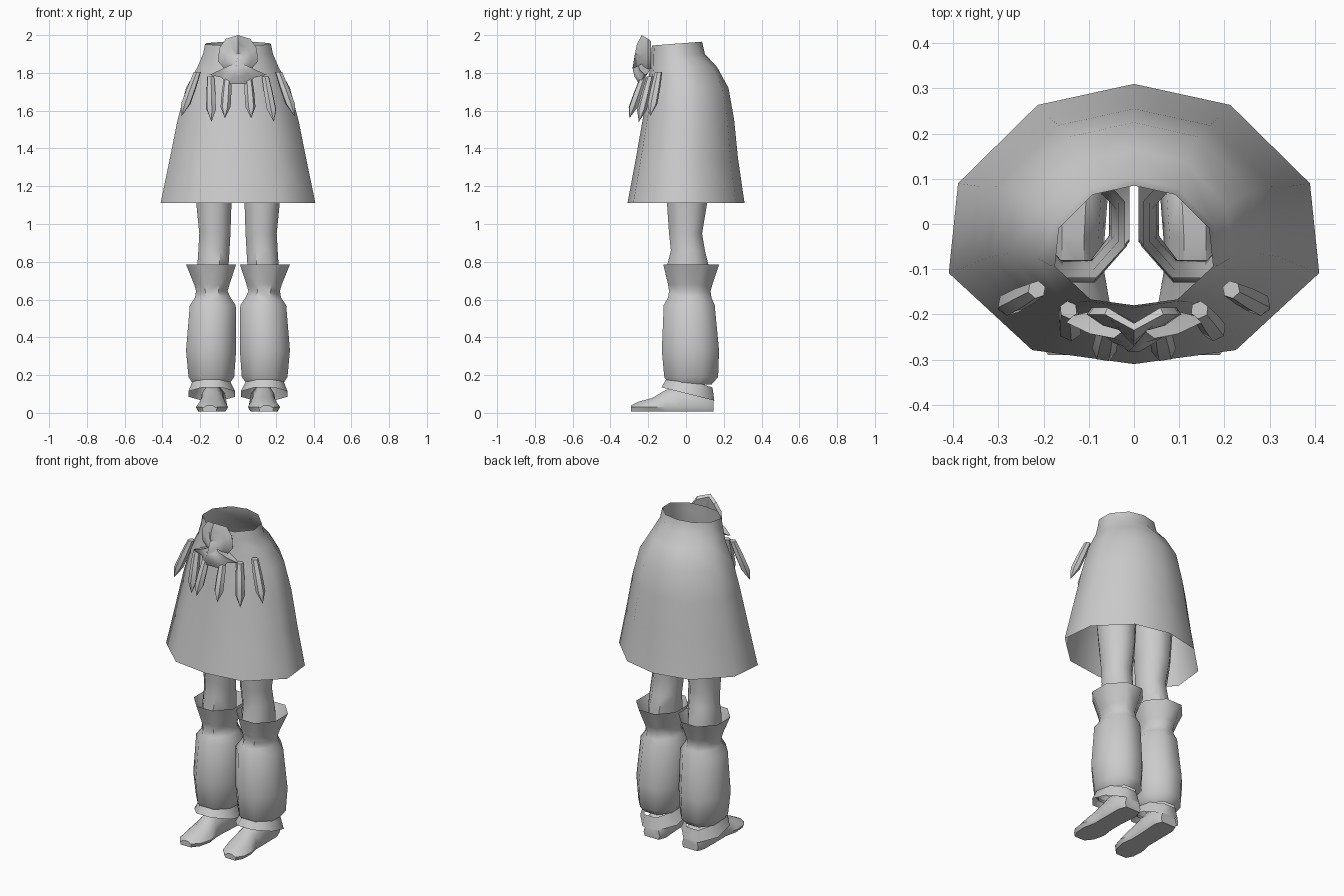
import bpy, bmesh, math
from mathutils import Vector

cube = bpy.data.objects.get("Cube")
if cube:
    bpy.data.objects.remove(cube, do_unlink=True)

grey = bpy.data.materials.new("plain_grey")
grey.use_nodes = True
grey.diffuse_color = (0.6, 0.6, 0.6, 1)
grey.node_tree.nodes["Principled BSDF"].inputs["Base Color"].default_value = (0.6, 0.6, 0.6, 1)


def loft(name, rings, start=False, end=False, angle=50):
    """Skin a list of equal-length point rings, with optional end caps."""
    bm = bmesh.new()
    loops = [[bm.verts.new(p) for p in r] for r in rings]
    for a, b in zip(loops, loops[1:]):
        for i in range(len(a)):
            j = (i + 1) % len(a)
            bm.faces.new((a[i], a[j], b[j], b[i]))
    if start:
        bm.faces.new(loops[0][::-1])
    if end:
        bm.faces.new(loops[-1])
    bmesh.ops.remove_doubles(bm, verts=bm.verts, dist=0.0005)
    bmesh.ops.recalc_face_normals(bm, faces=bm.faces)
    mesh = bpy.data.meshes.new(name)
    bm.to_mesh(mesh)
    bm.free()
    mesh.materials.append(grey)
    obj = bpy.data.objects.new(name, mesh)
    bpy.context.collection.objects.link(obj)
    bpy.ops.object.select_all(action="DESELECT")
    obj.select_set(True)
    bpy.context.view_layer.objects.active = obj
    bpy.ops.object.shade_smooth_by_angle(angle=math.radians(angle))
    return obj


def box_ring(s, x0, x1, y0, y1, z, n=8, slope=0.0):
    """Polygon ring filling the given extents, on side s."""
    pts = []
    for i in range(n):
        t = math.tau * (i + 0.5) / n
        k = 1 / math.cos(math.pi / n)
        u, v = math.cos(t) * k, math.sin(t) * k
        pts.append((s * ((x0 + x1) / 2 + u * (x1 - x0) / 2),
                    (y0 + y1) / 2 + v * (y1 - y0) / 2, z - slope * v))
    return pts


# Skirt: ten-sided plan scaled by half width, front and back depth
half = [(0, 1), (.52, .85), (.95, .29), (1, -.35), (.55, -.9), (0, -1)]
plan = half + [(-x, y) for x, y in half[4:0:-1]]
skirt_profile = [(1.11, .41, -.31, .31), (1.35, .36, -.265, .275),
                 (1.55, .32, -.23, .255), (1.72, .275, -.205, .225),
                 (1.83, .215, -.19, .165), (1.90, .185, -.185, .10),
                 (1.955, .175, -.18, .085)]
skirt_rings = []
for z, w, front, back in skirt_profile:
    cy, d = (front + back) / 2, (back - front) / 2
    skirt_rings.append([(x * w, cy + y * d, z + (.01 * y if z > 1.9 else 0)) for x, y in plan])
loft("skirt", skirt_rings, angle=60)

for s, side in ((1, "left"), (-1, "right")):
    # Bare leg, running up inside the skirt
    leg = [(.05, .215, -.10, .12, .70), (.05, .215, -.10, .12, .78), (.045, .21, -.08, .10, .86),
           (.04, .205, -.09, .085, .95), (.035, .22, -.10, .11, 1.1), (.02, .24, -.12, .12, 1.35)]
    loft(side + "_leg", [box_ring(s, *r) for r in leg])

    # Boot shaft with flared cuff and puffed calf
    boot = [(.01, .275, -.12, .175, .785), (.045, .232, -.095, .14, .68),
            (.055, .222, -.09, .13, .645), (.04, .228, -.095, .135, .61),
            (.012, .255, -.118, .152, .57), (.01, .275, -.128, .175, .33),
            (.02, .262, -.115, .17, .19), (.05, .235, -.09, .135, .15)]
    loft(side + "_boot", [box_ring(s, *r) for r in boot])

    # Slanted ankle ruffle, lower at the back
    ruffle = [(.05, .235, -.09, .14, .17), (.015, .262, -.13, .15, .10)]
    loft(side + "_ankle_ruffle", [box_ring(s, *r, slope=.035) for r in ruffle])

    # Shoe: cross sections from heel to toe (y, centre x, half width, top)
    shoe = [(.145, .13, .055, .10), (.10, .13, .075, .15), (-.03, .135, .07, .15),
            (-.11, .135, .07, .12), (-.18, .138, .085, .078),
            (-.25, .145, .072, .06), (-.29, .15, .04, .04)]
    rings = []
    for y, cx, w, top in shoe:
        outline = [(-.85, .008), (.85, .008), (1, .03), (.8, top * .7), (.35, top),
                   (-.35, top), (-.8, top * .7), (-1, .03)]
        rings.append([(s * (cx + u * w), y, z) for u, z in outline])
    loft(side + "_shoe", rings, start=True, end=True, angle=45)


def pendant(name, top, tip, width, depth):
    """Pointed hanging plume: open top, swollen middle, sharp tip."""
    top, tip = Vector(top), Vector(tip)
    out = Vector((top.x * .6, top.y, 0)).normalized()
    across = Vector((-out.y, out.x, 0))
    rings = []
    for t, k in ((0, .75), (.35, .95), (.72, 1), (1, 0)):
        c = top.lerp(tip, t)
        rings.append([c + across * math.cos(a) * width * k + out * math.sin(a) * depth * k
                      for a in (math.tau * i / 6 for i in range(6))])
    loft(name, rings, start=True, angle=40)


# Six pendants hung around the front of the waist
pendants = [("inner", (.055, -.225, 1.775), (.07, -.30, 1.56)),
            ("middle", (.145, -.19, 1.78), (.19, -.25, 1.54)),
            ("outer", (.215, -.145, 1.805), (.30, -.19, 1.57))]
for label, a, b in pendants:
    for s, side in ((1, "left"), (-1, "right")):
        tip_x = -.14 if (s < 0 and label == "middle") else s * b[0]
        pendant(f"{side}_{label}_pendant", (s * a[0], a[1], a[2]), (tip_x, b[1], b[2]), .027, .026)

# Waist emblem: rounded head above a spread of points, domed to the front
right_half = [(0, 2.0), (.065, 1.98), (.10, 1.93), (.105, 1.86), (.07, 1.82),
              (.15, 1.79), (.085, 1.775), (.075, 1.76), (.04, 1.74)]
outline = right_half + [(-x, z) for x, z in right_half[:0:-1]]


def emblem_ring(k, push):
    ring = []
    for x, z in outline:
        lean = -.235 if z > 1.99 else -.20 - max(0, 1.82 - z) * .6
        ring.append((x * k, lean - push, 1.86 + (z - 1.86) * k))
    return ring


loft("waist_emblem", [emblem_ring(.9, -.015), emblem_ring(1, 0), emblem_ring(.65, .025),
                      emblem_ring(.3, .035)], start=True, end=True, angle=45)
